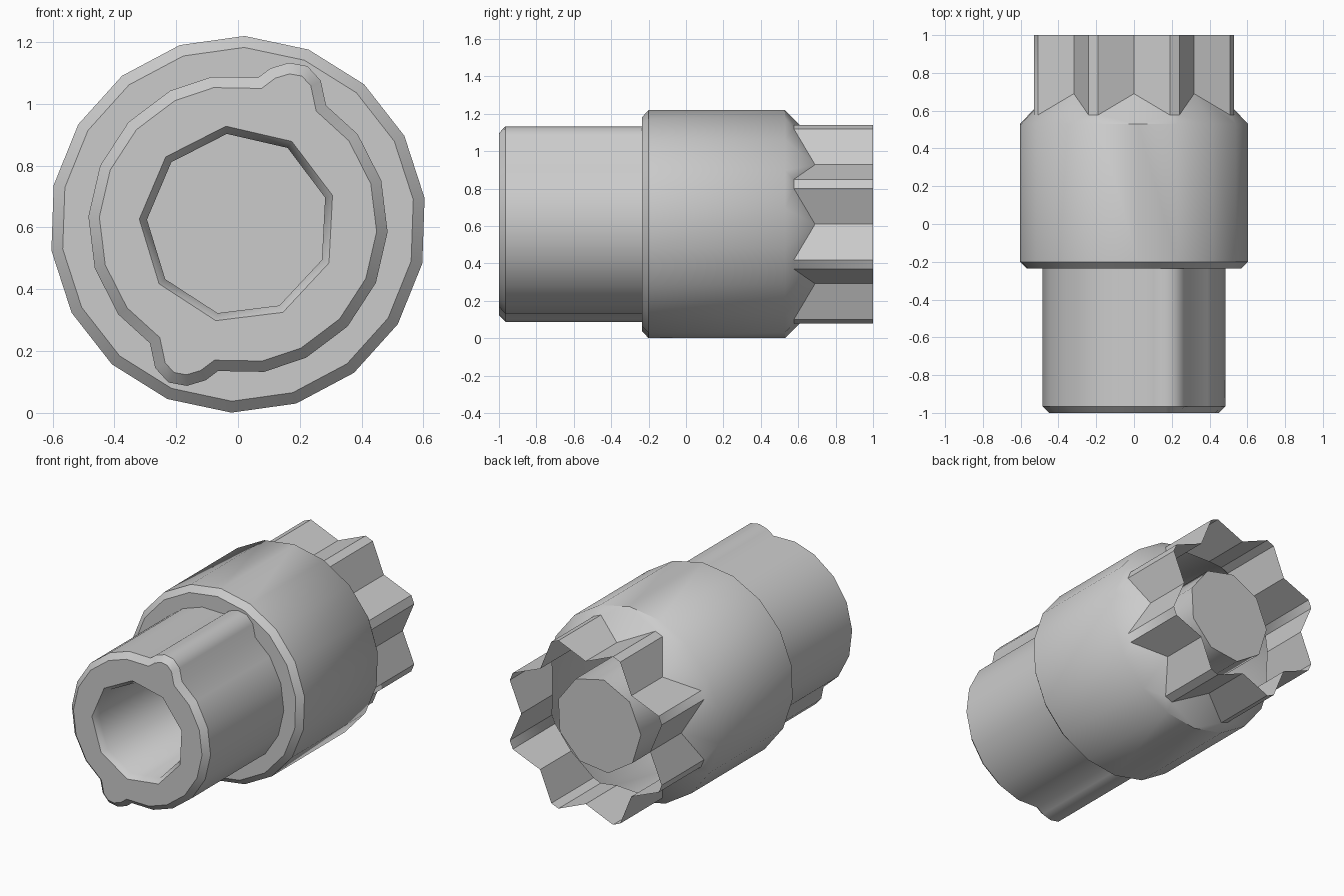
import bpy, bmesh
from math import radians, sin, cos, pi, hypot, atan2

if "Cube" in bpy.data.objects:
    bpy.data.objects.remove(bpy.data.objects["Cube"])

CZ = 0.61  # height of the part's axis
bm = bmesh.new()


def ngon(n, r, start):
    return [(r * cos(radians(start) + 2 * pi * i / n),
             r * sin(radians(start) + 2 * pi * i / n)) for i in range(n)]


def ring(pts, y):
    """Closed vertex loop around the axis; y may be a number or a function of radius."""
    return [bm.verts.new((x, y(hypot(x, z)) if callable(y) else y, CZ + z)) for x, z in pts]


def bridge(a, b):
    n = len(a)
    for i in range(n):
        j = (i + 1) % n
        bm.faces.new((a[i], a[j], b[j], b[i]))


def fill_between(a, b):
    """Triangulate the band between two loops, flattened along the axis while filling."""
    saved = {v: v.co.y for v in a + b}
    for v in saved:
        v.co.y = 0
    edges = []
    for loop in (a, b):
        for i, v in enumerate(loop):
            w = loop[(i + 1) % len(loop)]
            edges.append(bm.edges.get((v, w)) or bm.edges.new((v, w)))
    bmesh.ops.triangle_fill(bm, use_beauty=True, edges=edges, normal=(0, 1, 0))
    for v, y in saved.items():
        v.co.y = y


def inset(pts, d):
    """Mitred inward offset of a counter-clockwise outline."""
    out = []
    for i, (x, z) in enumerate(pts):
        (ax, az), (bx, bz) = pts[i - 1], pts[(i + 1) % len(pts)]
        t1, t2 = atan2(z - az, x - ax), atan2(bz - z, bx - x)
        n1, n2 = (-sin(t1), cos(t1)), (-sin(t2), cos(t2))
        k = d / (1 + n1[0] * n2[0] + n1[1] * n2[1])
        out.append((x + k * (n1[0] + n2[0]), z + k * (n1[1] + n2[1])))
    return out


# Barrel outline: half with one rounded rib, repeated by a half turn
half = [(0.485 * cos(radians(a)), 0.485 * sin(radians(a))) for a in (-80, -63, -43, -23, -3, 17, 37)]
half += [(0.285, 0.385), (0.268, 0.465), (0.225, 0.512), (0.165, 0.523), (0.105, 0.505), (0.065, 0.475)]
outline = half + [(-x, -z) for x, z in half]

# Bore: nine-sided blind hole with chamfered mouth
mouth = ring(ngon(9, 0.32, 97), -1)
throat = ring(ngon(9, 0.295, 97), -0.965)
bottom = ring(ngon(9, 0.295, 97), 0.87)
bridge(mouth, throat)
bridge(throat, bottom)
bm.faces.new(bottom)

# Barrel with chamfered front edge
lip = ring(inset(outline, 0.035), -1)
front = ring(outline, -0.965)
back = ring(outline, -0.235)
fill_between(mouth, lip)
bridge(lip, front)
bridge(front, back)

# Collar
c0 = ring(ngon(18, 0.573, 88), -0.235)
c1 = ring(ngon(18, 0.61, 88), -0.20)
c2 = ring(ngon(18, 0.61, 88), 0.53)
fill_between(back, c0)
bridge(c0, c1)
bridge(c1, c2)

# Eight-toothed open sleeve running out of the collar's conical shoulder
star = []
for k in range(8):
    v, t = radians(45 * k), radians(45 * k + 22.5)
    star.append((0.45 * cos(v), 0.45 * sin(v)))
    for s in (-0.027, 0.027):
        star.append((0.5625 * cos(t) - s * sin(t), 0.5625 * sin(t) + s * cos(t)))
root = ring(star, lambda r: 0.53 + 0.61 - r)
end = ring(star, 1)
fill_between(c2, root)
bridge(root, end)

bmesh.ops.recalc_face_normals(bm, faces=bm.faces)
mesh = bpy.data.meshes.new("toothed_coupling")
bm.to_mesh(mesh)
bm.free()
obj = bpy.data.objects.new("toothed_coupling", mesh)
bpy.context.collection.objects.link(obj)
bpy.context.view_layer.objects.active = obj
obj.select_set(True)
bpy.ops.object.shade_smooth_by_angle(angle=radians(42))
